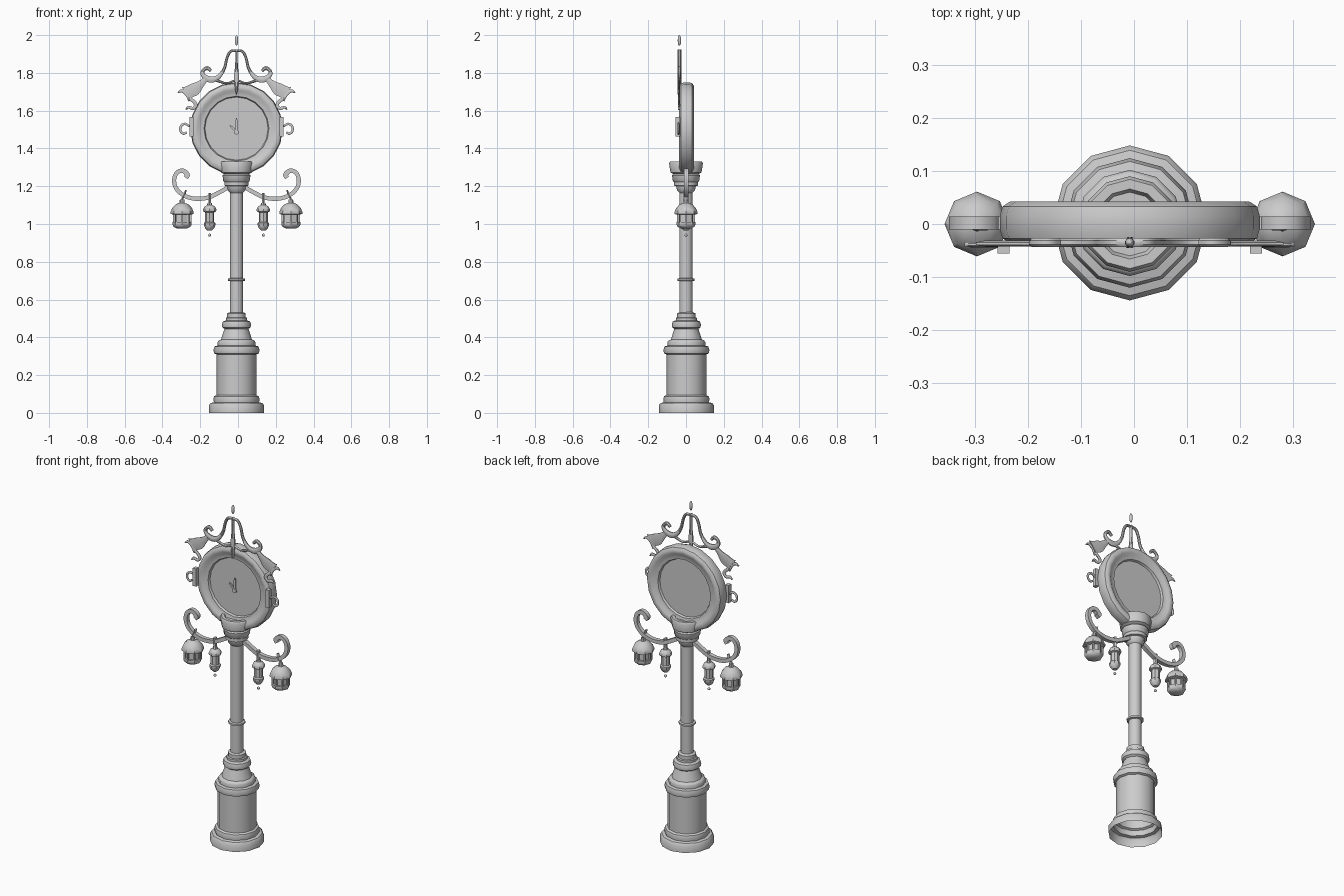
import bpy, bmesh, math
from mathutils import Vector

if "Cube" in bpy.data.objects:
    bpy.data.objects.remove(bpy.data.objects["Cube"])

CX = -0.008          # axis of the post
FRONT = -0.035       # plane of the ornaments
CLOCK_Z = 1.505

metal = bpy.data.materials.new("grey metal")
metal.use_nodes = True
GREY = (0.6, 0.6, 0.6, 1)
metal.diffuse_color = GREY
metal.node_tree.nodes["Principled BSDF"].inputs["Base Color"].default_value = GREY


def finish(bm, name, angle=40):
    bmesh.ops.recalc_face_normals(bm, faces=bm.faces)
    mesh = bpy.data.meshes.new(name)
    bm.to_mesh(mesh)
    bm.free()
    mesh.materials.append(metal)
    ob = bpy.data.objects.new(name, mesh)
    bpy.context.collection.objects.link(ob)
    bpy.ops.object.select_all(action='DESELECT')
    ob.select_set(True)
    bpy.context.view_layer.objects.active = ob
    bpy.ops.object.shade_smooth_by_angle(angle=math.radians(angle))
    return ob


def lathe(name, profile, sides, centre, axis='Z', cap_start=True, cap_end=True):
    """Spin (radius, height) pairs round a vertical or a front-to-back axis."""
    bm = bmesh.new()
    rings = []
    for r, h in profile:
        ring = []
        for i in range(sides):
            a = math.tau * i / sides
            u, v = r * math.cos(a), r * math.sin(a)
            p = (u, v, h) if axis == 'Z' else (u, h, v)
            ring.append(bm.verts.new(Vector(p) + Vector(centre)))
        rings.append(ring)
    for a, b in zip(rings, rings[1:]):
        for i in range(sides):
            j = (i + 1) % sides
            bm.faces.new((a[i], a[j], b[j], b[i]))
    if cap_start:
        bm.faces.new(rings[0])
    if cap_end:
        bm.faces.new(rings[-1])
    return finish(bm, name)


def spline(pts, steps=4):
    """Smooth path through (x, z, half width) points."""
    pts = [Vector(p) for p in pts]
    pts = [2 * pts[0] - pts[1]] + pts + [2 * pts[-1] - pts[-2]]
    out = []
    for a, b, c, d in zip(pts, pts[1:], pts[2:], pts[3:]):
        for k in range(steps):
            t = k / steps
            out.append(0.5 * (2 * b + (c - a) * t + (2 * a - 5 * b + 4 * c - d) * t * t
                              + (3 * b - a - 3 * c + d) * t ** 3))
    return out + [pts[-2]]


def sweep(name, pts, depth, side=1, y=FRONT, sides=8, steps=4):
    """Scrollwork bar: a box (4 sides) or oval section along a path."""
    path = spline(pts, steps)
    bm = bmesh.new()
    rings = []
    for i, p in enumerate(path):
        q, r = path[max(i - 1, 0)], path[min(i + 1, len(path) - 1)]
        t = Vector((r.x - q.x, r.y - q.y)).normalized()
        ring = []
        for k in range(sides):
            a = math.tau * (k + 0.5) / sides
            grow = math.sqrt(2) if sides == 4 else 1
            w, d = max(p.z, 0.001) * grow * math.cos(a), depth * grow * math.sin(a)
            ring.append(bm.verts.new((CX + side * (p.x - t.y * w), y + d, p.y + t.x * w)))
        rings.append(ring)
    for a, b in zip(rings, rings[1:]):
        for k in range(sides):
            j = (k + 1) % sides
            bm.faces.new((a[k], a[j], b[j], b[k]))
    bm.faces.new(rings[0])
    bm.faces.new(rings[-1])
    return finish(bm, name)


def ball(name, x, y, z, rx, ry, rz):
    bm = bmesh.new()
    bmesh.ops.create_uvsphere(bm, u_segments=10, v_segments=8, radius=1)
    for v in bm.verts:
        v.co = (x + v.co.x * rx, y + v.co.y * ry, z + v.co.z * rz)
    return finish(bm, name)


def box(name, x, y, z, sx, sy, sz):
    bm = bmesh.new()
    bmesh.ops.create_cube(bm, size=1)
    for v in bm.verts:
        v.co = (x + v.co.x * sx, y + v.co.y * sy, z + v.co.z * sz)
    return finish(bm, name)


# Post: hollow moulded base, shaft and capital cup
lathe("base", [(.146, 0), (.146, .04), (.137, .052), (.12, .056), (.122, .075), (.118, .088),
               (.106, .094), (.106, .31), (.118, .315), (.122, .332), (.116, .352),
               (.1, .356), (.1, .375), (.094, .384), (.082, .388), (.064, .445),
               (.075, .453), (.077, .468), (.072, .484), (.056, .49), (.056, .503),
               (.049, .506), (.049, .527), (.035, .533)], 12, (CX, 0.002, 0), cap_start=False)
lathe("shaft", [(.035, .52), (.035, .697), (.046, .7), (.046, .71), (.035, .713), (.035, 1.19)],
      12, (CX, 0, 0))
lathe("capital", [(.035, 1.165), (.048, 1.18), (.052, 1.2), (.064, 1.203), (.064, 1.222),
                  (.07, 1.228), (.074, 1.258), (.066, 1.264), (.082, 1.272), (.09, 1.322),
                  (.084, 1.332), (.066, 1.332), (.06, 1.318)], 12, (CX, 0, 0))

# Clock: rounded rim with stepped recess on both sides
half = [(.167, .014), (.172, .026), (.196, .028), (.208, .037), (.226, .039), (.24, .03), (.245, .012)]
lathe("clock_case", [(r, -y) for r, y in half] + [(r, y) for r, y in reversed(half)],
      20, (CX, 0.003, CLOCK_Z), 'Y')
lathe("hand_hub", [(.012, -.016), (.012, -.024)], 10, (CX, 0, CLOCK_Z - .02), 'Y')
sweep("minute_hand", [(0, 1.49, .004), (0, 1.53, .007), (0, 1.56, .003)], .003, y=-.018, sides=4)
sweep("hour_hand", [(0, 1.485, .003), (.02, 1.508, .006), (.035, 1.522, .003)], .003, -1, y=-.018, sides=4)

# Crown: centre spike and floating finial
sweep("crown_spike", [(0, 1.685, .001), (0, 1.72, .009), (0, 1.78, .014), (0, 1.84, .008),
                      (0, 1.925, .004)], .011)
ball("finial", CX, FRONT, 1.972, .009, .009, .028)

CAGE_RIBS = 8
for s, tag in ((1, "left"), (-1, "right")):
    # Crown scrollwork
    sweep(tag + "_crown_arch", [(0, 1.918, .007), (.032, 1.913, .008), (.05, 1.88, .008),
                                (.066, 1.82, .009), (.1, 1.775, .014), (.14, 1.765, .018),
                                (.175, 1.785, .013), (.178, 1.81, .01), (.155, 1.826, .011),
                                (.135, 1.81, .009)], .009, s)
    sweep(tag + "_crown_brace", [(.008, 1.76, .006), (.05, 1.745, .006), (.09, 1.755, .008),
                                 (.125, 1.77, .01)], .008, s)
    sweep(tag + "_crown_horn", [(.165, 1.765, .014), (.19, 1.74, .022), (.22, 1.715, .036),
                                (.25, 1.7, .036), (.265, 1.69, .046)], .006, s, y=-.037)
    sweep(tag + "_horn_tip", [(.25, 1.65, .004), (.265, 1.685, .008), (.29, 1.705, .009),
                              (.31, 1.695, .003)], .005, s, y=-.039)
    sweep(tag + "_crown_tail", [(.25, 1.665, .009), (.228, 1.65, .01), (.215, 1.63, .01),
                                (.23, 1.612, .009), (.255, 1.618, .008), (.268, 1.605, .003)],
          .006, s, y=-.037)
    # Side bracket with small scroll
    box(tag + "_side_bracket", CX + s * .238, -.044, 1.515, .022, .024, .105)
    sweep(tag + "_side_scroll", [(.245, 1.515, .005), (.272, 1.53, .007), (.294, 1.518, .007),
                                 (.296, 1.492, .007), (.28, 1.478, .007), (.264, 1.486, .006)],
          .005, s, y=-.04)
    # Lamp arm ending in a curl
    sweep(tag + "_arm", [(.035, 1.2, .011), (.09, 1.168, .011), (.15, 1.14, .011), (.22, 1.134, .011),
                         (.28, 1.152, .011), (.32, 1.19, .011), (.33, 1.235, .011),
                         (.315, 1.272, .011), (.285, 1.282, .012), (.26, 1.262, .013),
                         (.268, 1.245, .012)], .012, s, y=0.002, sides=4)

    # Large caged lantern
    lx = CX + s * .288
    sweep(tag + "_lantern_hook", [(.288, 1.1, .006), (.288, 1.13, .006), (.274, 1.16, .006),
                                  (.268, 1.18, .005)], .012, s, y=0, sides=6)
    lathe(tag + "_lantern_cap", [(.012, 1.13), (.014, 1.112), (.034, 1.104), (.052, 1.085),
                                 (.061, 1.064), (.061, 1.054), (.05, 1.05)], 8, (lx, 0, 0))
    lathe(tag + "_lantern_glass", [(.038, 1.055), (.038, 1.0)], 8, (lx, 0, 0))
    lathe(tag + "_lantern_bowl", [(.05, 1.01), (.051, .998), (.044, .985), (.026, .976)], 8, (lx, 0, 0))
    for i in range(CAGE_RIBS):
        a = math.tau * i / CAGE_RIBS
        box(tag + "_lantern_rib", lx + .044 * math.cos(a), .044 * math.sin(a), 1.03, .009, .009, .05)

    # Small pendant lantern with a bead
    px = CX + s * .142
    sweep(tag + "_pendant_hook", [(.142, 1.09, .006), (.142, 1.12, .008), (.142, 1.165, .008)],
          .014, s, y=0, sides=6)
    lathe(tag + "_pendant", [(.012, 1.11), (.014, 1.1), (.028, 1.092), (.036, 1.076), (.034, 1.066),
                             (.024, 1.062), (.024, 1.01), (.031, 1.005), (.031, .995),
                             (.024, .978), (.012, .966)], 8, (px, 0, 0))
    ball(tag + "_pendant_bead", px, 0, .941, .008, .008, .008)
